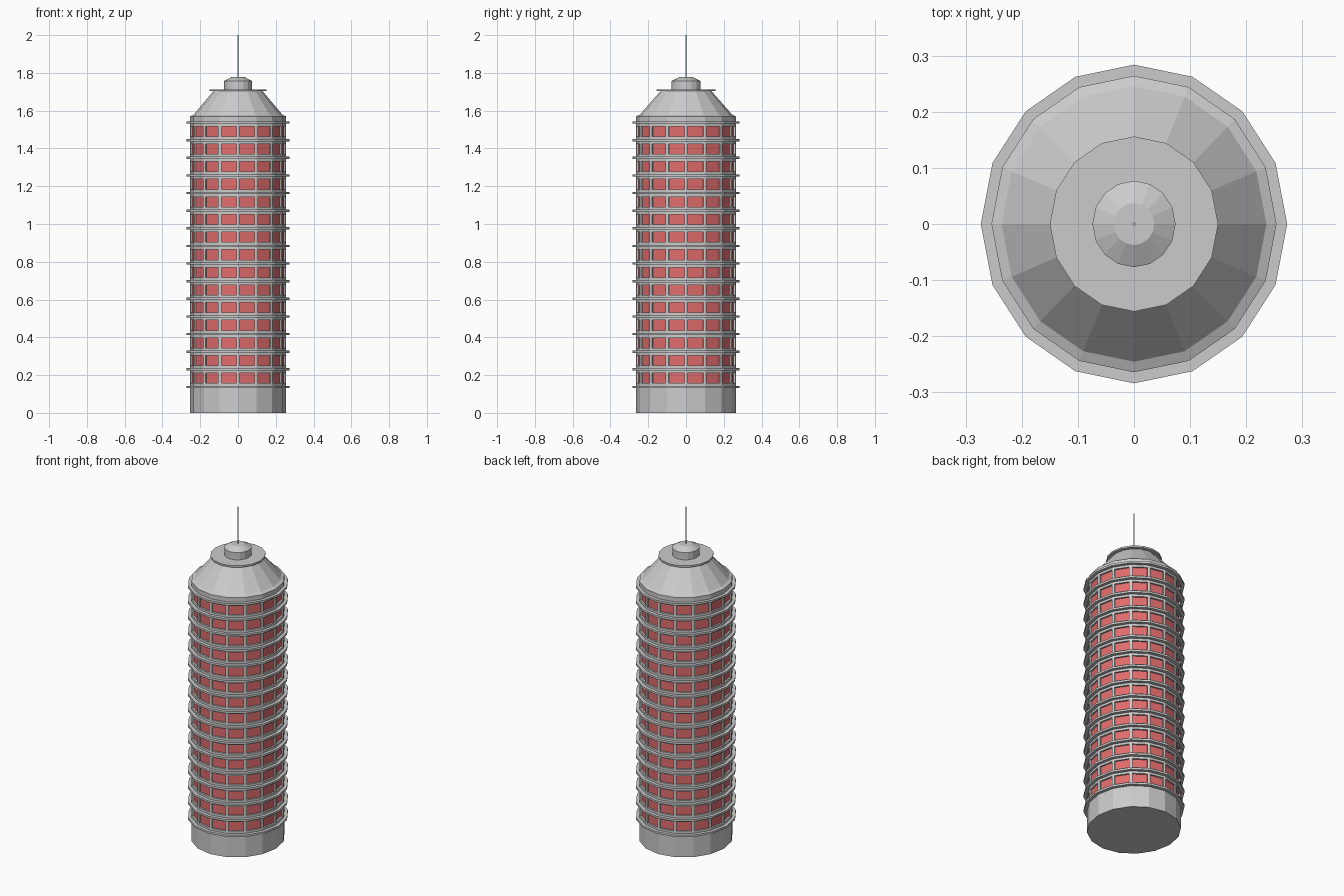
import bpy, bmesh
from math import sin, cos, pi

if "Cube" in bpy.data.objects:
    bpy.data.objects.remove(bpy.data.objects["Cube"])

N = 16          # sides of the tower
YS = 1.04       # tower is slightly deeper than wide
PITCH = 0.0933
FLOORS = 15
Z0 = 0.1375     # first ledge height


def lathe(bm, profile, n=N):
    """Closed solid of revolution from (radius, z) points; returns face bands."""
    rings = [[bm.verts.new((r * sin(2 * pi * i / n), r * YS * cos(2 * pi * i / n), z))
              for i in range(n)] for r, z in profile]
    bands = []
    for a, b in zip(rings, rings[1:]):
        bands.append([bm.faces.new((a[i], b[i], b[(i + 1) % n], a[(i + 1) % n]))
                      for i in range(n)])
    bm.faces.new(rings[0])
    bm.faces.new(rings[-1][::-1])
    bmesh.ops.recalc_face_normals(bm, faces=bm.faces[:])
    return bands


def finish(name, bm, mats=()):
    me = bpy.data.meshes.new(name)
    bm.to_mesh(me)
    bm.free()
    for m in mats:
        me.materials.append(m)
    ob = bpy.data.objects.new(name, me)
    bpy.context.collection.objects.link(ob)
    return ob


grey = bpy.data.materials.new("concrete")
grey.diffuse_color = (0.6, 0.6, 0.6, 1)
grey.use_nodes = True
grey.node_tree.nodes["Principled BSDF"].inputs["Base Color"].default_value = grey.diffuse_color
red = bpy.data.materials.new("red_glass")
red.diffuse_color = (0.75, 0.15, 0.15, 1)
red.use_nodes = True
red.node_tree.nodes["Principled BSDF"].inputs["Base Color"].default_value = red.diffuse_color

# Tower body with one recessed window per side on every floor
R = 0.254
profile = [(R, 0)]
for f in range(FLOORS):
    mid = Z0 + (f + 0.5) * PITCH
    profile += [(R, mid - 0.036), (R, mid + 0.036)]
profile.append((R, 1.57))
bm = bmesh.new()
bands = lathe(bm, profile)
windows = [face for band in bands[1::2] for face in band]
bmesh.ops.inset_individual(bm, faces=windows, thickness=0.009, use_even_offset=True)
bmesh.ops.inset_individual(bm, faces=windows, thickness=0.0, depth=-0.01)
for face in windows:
    face.material_index = 1
finish("tower_body", bm, (grey, red))

# Floor ledges
bm = bmesh.new()
for f in range(FLOORS + 1):
    z = Z0 + f * PITCH
    lathe(bm, [(0.273, z - 0.006), (0.273, z + 0.006)])
finish("floor_ledges", bm)

# Simple turned parts: sloping roof, roof disc, cap, antenna
for name, prof, n in [
    ("sloping_roof", [(R, 1.57), (0.236, 1.578), (0.13, 1.703)], N),
    ("roof_disc", [(0.15, 1.703), (0.15, 1.713)], N),
    ("roof_cap", [(0.074, 1.713), (0.074, 1.757), (0.036, 1.777)], N),
    ("antenna", [(0.003, 1.777), (0.003, 2.0)], 8),
]:
    bm = bmesh.new()
    lathe(bm, prof, n)
    finish(name, bm)
